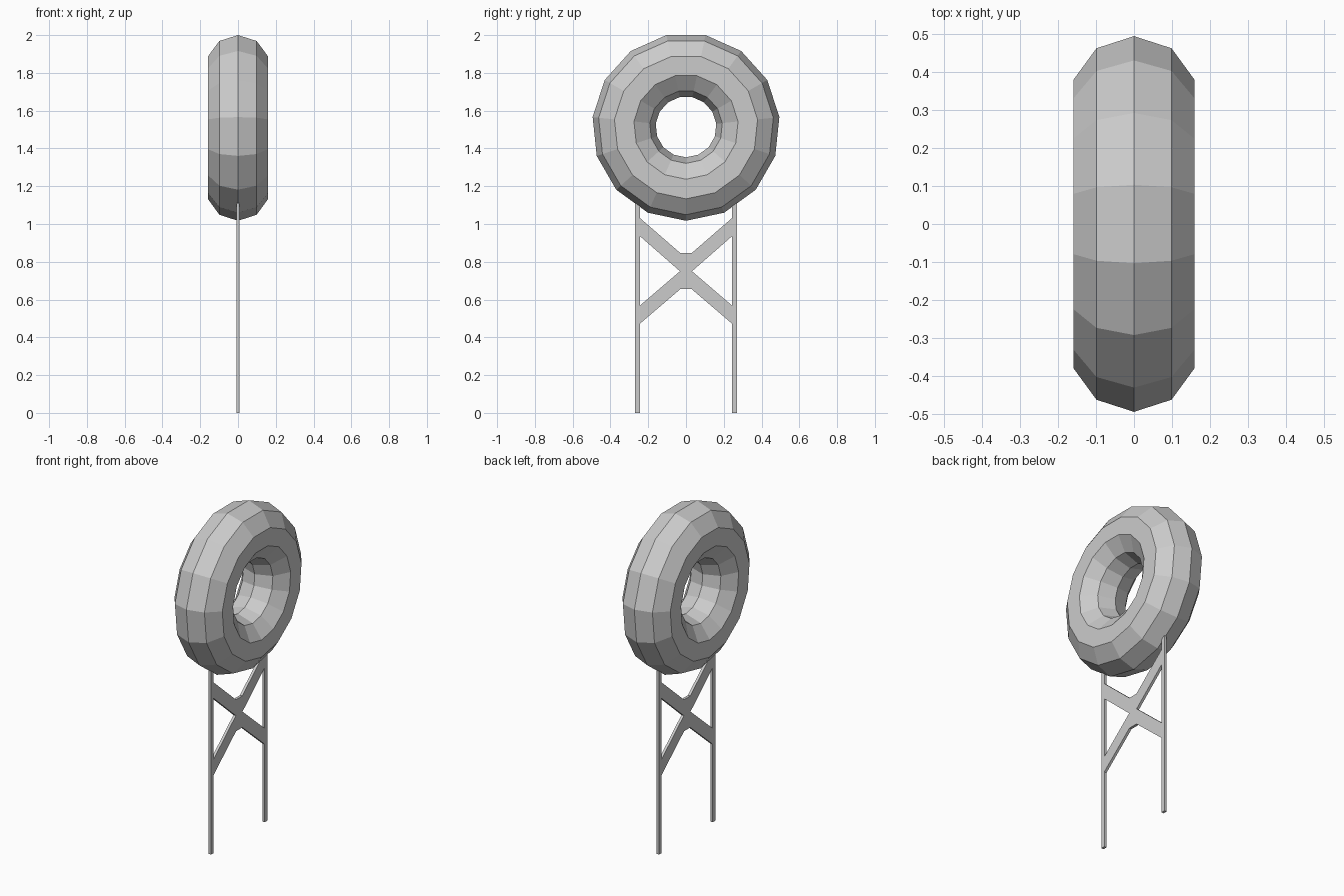
import bpy, bmesh, math

if "Cube" in bpy.data.objects:
    bpy.data.objects.remove(bpy.data.objects["Cube"])

T = 0.008  # half thickness of the flat stand


def finish(name, bm):
    bmesh.ops.recalc_face_normals(bm, faces=bm.faces)
    me = bpy.data.meshes.new(name)
    bm.to_mesh(me)
    bm.free()
    ob = bpy.data.objects.new(name, me)
    bpy.context.collection.objects.link(ob)
    return ob


def plate(name, outline):
    """Extrude a (y, z) outline along x."""
    bm = bmesh.new()
    face = bm.faces.new([bm.verts.new((-T, y, z)) for y, z in outline])
    new = bmesh.ops.extrude_face_region(bm, geom=[face], use_keep_orig=True)["geom"]
    verts = [g for g in new if isinstance(g, bmesh.types.BMVert)]
    bmesh.ops.translate(bm, verts=verts, vec=(2 * T, 0, 0))
    return finish(name, bm)


# Ring: low-poly torus standing upright, one corner pointing down
bpy.ops.mesh.primitive_torus_add(major_segments=15, minor_segments=10,
                                 major_radius=0.329, minor_radius=0.168,
                                 location=(0, 0, 1.514),
                                 rotation=(0, math.pi / 2, 0))
ring = bpy.context.object
ring.name = "ring"

# Two upright posts, their tops sunk into the ring
for side, name in ((-1, "front_post"), (1, "back_post")):
    a, b = side * 0.244, side * 0.269
    plate(name, [(a, 0), (b, 0), (b, 1.13), (a, 1.13)])

# Cross brace: one X-shaped plate with a flat-topped middle
right = [(0.03, 0.655), (0.25, 0.467), (0.25, 0.563), (0.032, 0.75),
         (0.25, 0.941), (0.25, 1.037), (0.03, 0.846)]
left = [(-y, z) for y, z in reversed(right)]
plate("cross_brace", right + left)
